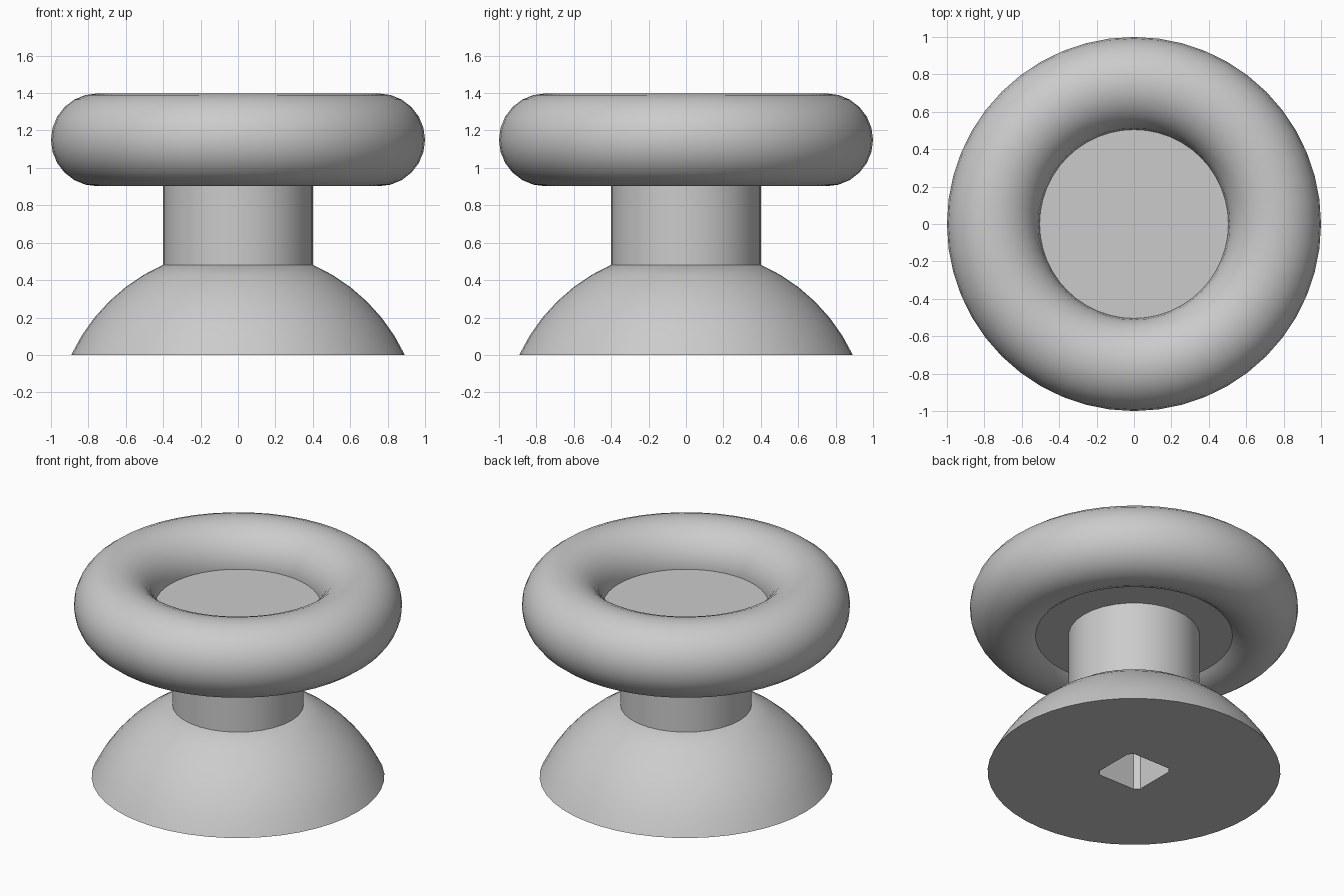
import bpy, bmesh, math
from mathutils import Matrix

cube = bpy.data.objects.get("Cube")
if cube:
    bpy.data.objects.remove(cube, do_unlink=True)

grey = bpy.data.materials.new("plain grey")
grey.use_nodes = True
colour = (0.6, 0.6, 0.6, 1)
grey.diffuse_color = colour
grey.node_tree.nodes["Principled BSDF"].inputs["Base Color"].default_value = colour


def finish(obj, name, angle=35):
    obj.name = name
    obj.data.materials.clear()
    obj.data.materials.append(grey)
    bpy.ops.object.select_all(action="DESELECT")
    obj.select_set(True)
    bpy.context.view_layer.objects.active = obj
    bpy.ops.object.shade_smooth_by_angle(angle=math.radians(angle))
    return obj


def cylinder(name, radius, low, high, sides=32):
    bpy.ops.mesh.primitive_cylinder_add(vertices=sides, radius=radius, depth=high - low,
                                        location=(0, 0, (low + high) / 2))
    return finish(bpy.context.object, name)


# Domed foot: a slice of a sphere, closed at top and bottom
R, DROP, RINGS = 0.985, 0.418, 6
start, end = math.asin(DROP / R), math.acos(0.4 / R)
bm = bmesh.new()
loops = []
for i in range(RINGS + 1):
    a = start + (end - start) * i / RINGS
    ring = bmesh.ops.create_circle(bm, segments=48, radius=R * math.cos(a),
                                   matrix=Matrix.Translation((0, 0, R * math.sin(a) - DROP)))
    loops.append(ring["verts"])
for low, high in zip(loops, loops[1:]):
    for j in range(48):
        k = (j + 1) % 48
        bm.faces.new((low[j], low[k], high[k], high[j]))
bm.faces.new(loops[0])
bm.faces.new(loops[-1])
bmesh.ops.recalc_face_normals(bm, faces=bm.faces)
mesh = bpy.data.meshes.new("domed_foot")
bm.to_mesh(mesh)
bm.free()
foot = bpy.data.objects.new("domed_foot", mesh)
bpy.context.collection.objects.link(foot)

# Square socket with clipped corners, cut up into the foot
bpy.ops.mesh.primitive_cube_add(size=1, location=(0, 0, 0.1))
cutter = bpy.context.object
cutter.name = "socket_cutter"
cutter.data.transform(Matrix.Diagonal((0.33, 0.33, 0.6, 1)))
bm = bmesh.new()
bm.from_mesh(cutter.data)
uprights = [e for e in bm.edges if abs(e.verts[0].co.z - e.verts[1].co.z) > 0.1]
bmesh.ops.bevel(bm, geom=uprights, offset=0.03, segments=1, affect="EDGES")
bm.to_mesh(cutter.data)
bm.free()
cutter.hide_render = True
cutter.hide_viewport = True
cut = foot.modifiers.new("socket", "BOOLEAN")
cut.operation = "DIFFERENCE"
cut.object = cutter
cut.solver = "EXACT"
bpy.context.view_layer.update()
cut_mesh = bpy.data.meshes.new_from_object(foot.evaluated_get(bpy.context.evaluated_depsgraph_get()))
foot.modifiers.clear()
foot.data = cut_mesh
bpy.data.objects.remove(cutter, do_unlink=True)
finish(foot, "domed_foot")

# Stem and the thumb plate inside the rim
cylinder("stem", 0.4, 0.47, 1.0)
cylinder("thumb_plate", 0.6, 0.955, 1.155, 48)

# Rounded outer rim
bpy.ops.mesh.primitive_torus_add(major_radius=0.752, minor_radius=0.248, major_segments=48,
                                 minor_segments=24, location=(0, 0, 1.15))
finish(bpy.context.object, "round_rim", 60)
